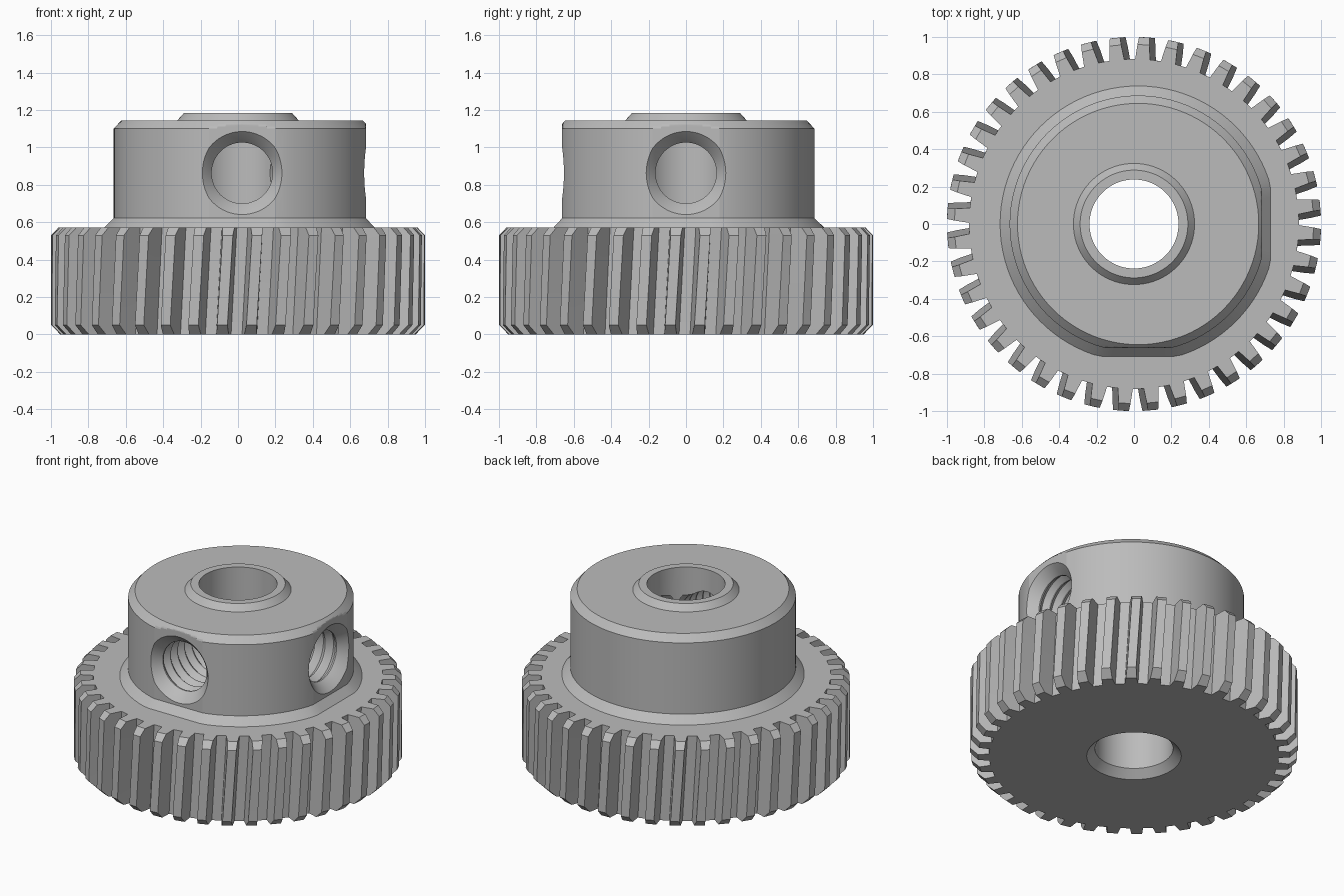
import bpy, bmesh, math
from mathutils import Matrix

if "Cube" in bpy.data.objects:
    bpy.data.objects.remove(bpy.data.objects["Cube"])

TEETH, ROOT, SEGS = 40, 0.882, 96
GEAR_TOP, HUB_X, HOLE_Z = 0.572, 0.022, 0.863
HUB_R, FLAT = 0.687, 0.662

steel = bpy.data.materials.new("plain grey steel")
steel.use_nodes = True
GREY = (0.5, 0.5, 0.5, 1)
steel.diffuse_color = GREY
steel.node_tree.nodes["Principled BSDF"].inputs["Base Color"].default_value = GREY


def stack(name, rings, matrix=Matrix()):
    """Skin a closed solid over equal-sized rings of points."""
    bm = bmesh.new()
    loops = [[bm.verts.new(p) for p in ring] for ring in rings]
    for low, high in zip(loops, loops[1:]):
        for i in range(len(low)):
            j = (i + 1) % len(low)
            bm.faces.new((low[i], low[j], high[j], high[i]))
    bm.faces.new(loops[0][::-1])
    bm.faces.new(loops[-1])
    bmesh.ops.transform(bm, matrix=matrix, verts=bm.verts)
    bmesh.ops.recalc_face_normals(bm, faces=bm.faces)
    mesh = bpy.data.meshes.new(name)
    bm.to_mesh(mesh)
    bm.free()
    mesh.materials.append(steel)
    obj = bpy.data.objects.new(name, mesh)
    bpy.context.collection.objects.link(obj)
    return obj


def circle(r, z, flat=9, segs=SEGS):
    """Circle with optional flats on its +x and -y sides."""
    angles = [math.tau * i / segs for i in range(segs)]
    return [(min(r * math.cos(a), flat), max(r * math.sin(a), -flat), z) for a in angles]


def tooth_ring(z, tip):
    """Gear section at height z, turned to follow the helix."""
    turn = math.radians(4 + 2 * z / GEAR_TOP)
    points = []
    for k in range(TEETH):
        mid = math.tau * k / TEETH + turn
        for r, side in ((ROOT, -1), (tip, -1), (tip, 1), (ROOT, 1)):
            width = 0.08 - 0.025 * (r - ROOT) / (1 - ROOT)
            a = mid + side * width / (2 * r)
            points.append((r * math.cos(a), r * math.sin(a), z))
    return points


def cut(obj, cutter):
    mod = obj.modifiers.new("cut", 'BOOLEAN')
    mod.operation = 'DIFFERENCE'
    mod.solver = 'EXACT'
    mod.object = cutter
    bpy.context.view_layer.objects.active = obj
    bpy.ops.object.modifier_apply(modifier=mod.name)


# Helical gear with chamfered tooth ends
gear = stack("gear_wheel", [tooth_ring(0, 0.95), tooth_ring(0.05, 1), tooth_ring(0.29, 1),
                            tooth_ring(0.53, 1), tooth_ring(GEAR_TOP, 0.96)])

# Hub with sloped foot, two flats and a chamfered top
levels = [circle(0.738, 0.55, 0.708), circle(0.738, GEAR_TOP, 0.708), circle(HUB_R, 0.622, FLAT)]
for i in range(9):
    t = i / 8
    levels.append(circle(HUB_R - 0.042 * t, 1.1 + 0.045 * t, FLAT))
hub = stack("hub", levels, Matrix.Translation((HUB_X, 0, 0)))

# Raised ring around the bore
boss = stack("bore_boss", [circle(0.324, 1.14), circle(0.324, 1.145), circle(0.288, 1.185)])

# Bore with a chamfered lower mouth
bore = stack("bore_cutter", [circle(0.338, -0.05), circle(0.238, 0.05), circle(0.238, 1.3)])

# Threaded set-screw holes: countersink, then repeated ridges
profile = [(0.262, FLAT + 0.04), (0.187, FLAT - 0.035)]
depth = FLAT - 0.035
while depth > 0.15:
    profile += [(0.163, depth - 0.03), (0.163, depth - 0.04), (0.187, depth - 0.07)]
    depth -= 0.075
profile.append((0.163, 0.06))
rings = [circle(r, z, segs=64) for r, z in profile]
side_hole = stack("side_hole_cutter", rings, Matrix.Translation((HUB_X, 0, HOLE_Z))
                  @ Matrix.Rotation(math.pi / 2, 4, 'Y'))
front_hole = stack("front_hole_cutter", rings, Matrix.Translation((HUB_X, 0, HOLE_Z))
                   @ Matrix.Rotation(math.pi / 2, 4, 'X'))

for part in (gear, hub, boss):
    cut(part, bore)
for hole in (side_hole, front_hole):
    cut(hub, hole)
for cutter in (bore, side_hole, front_hole):
    bpy.data.objects.remove(cutter)

# Smooth round walls, crisp edges
for part in (gear, hub, boss):
    bpy.ops.object.select_all(action='DESELECT')
    part.select_set(True)
    bpy.context.view_layer.objects.active = part
    bpy.ops.object.shade_smooth_by_angle(angle=math.radians(11))
